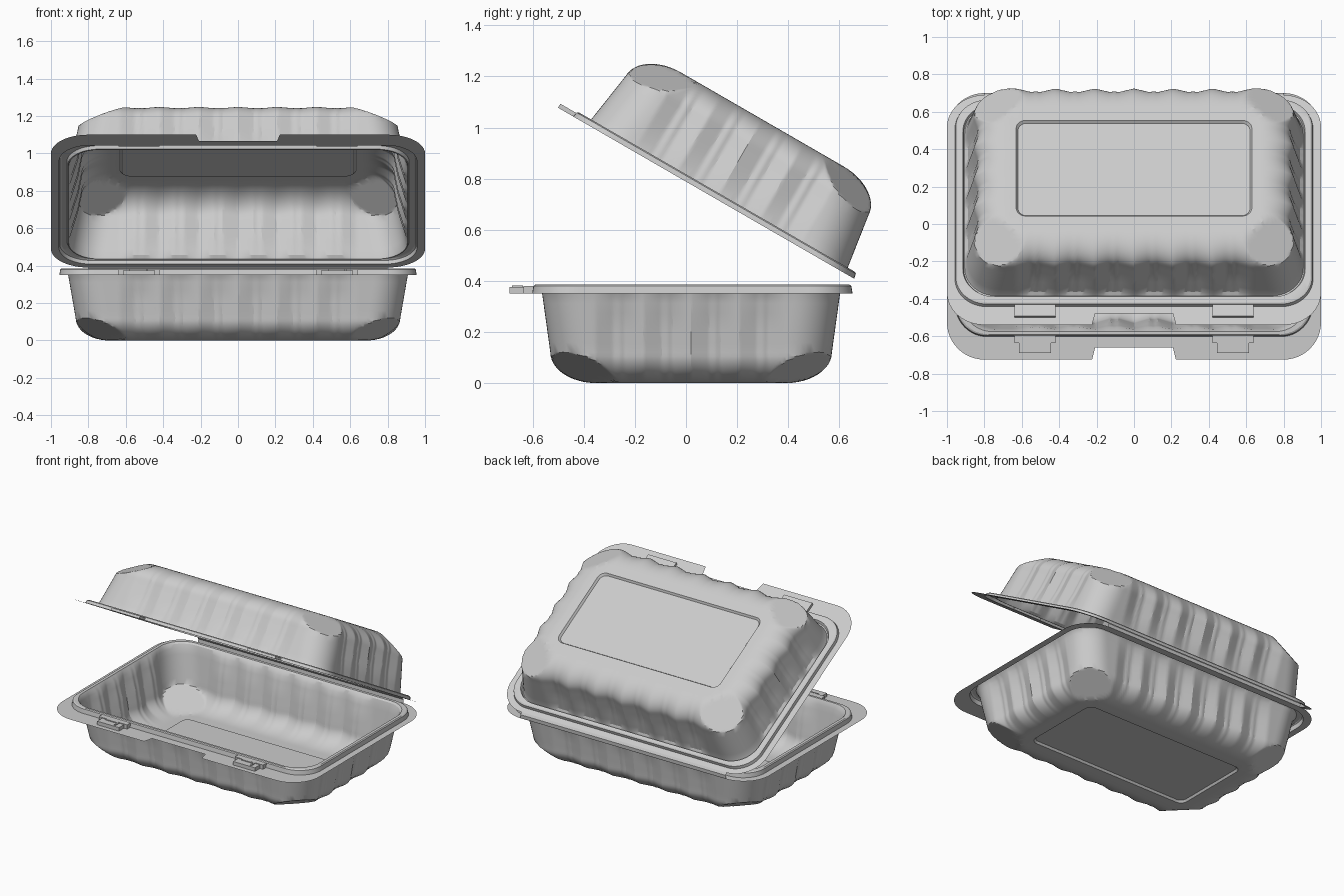
import bpy, bmesh
from math import sin, cos, pi, radians
from mathutils import Matrix, Vector

if "Cube" in bpy.data.objects:
    bpy.data.objects.remove(bpy.data.objects["Cube"])


def wave(t, pitch, limit):
    """Inward offset of the ribbed wall: shallow facets with a fine ridge in each valley."""
    if abs(t) >= limit:
        return 0.0
    d = abs((t / pitch) % 1 - 0.5)
    return 0.03 * (1 - 2 * d) - 0.012 * max(0.0, 1 - d * pitch / 0.022)


def ring(hx, hy, r, cy, z, amp=0.0, notch=0.0):
    """Rounded rectangle with optional wall ribs or a front finger notch."""
    pts = []
    n, m = 100, 12
    for k in range(4):
        L, D = (hx, hy) if k % 2 == 0 else (hy, hx)
        pitch, lim = (0.21, 0.63) if k % 2 == 0 else (0.187, 0.374)
        side = []
        for i in range(n + 1):
            t = (L - r) * (2 * i / n - 1)
            inward = amp * wave(t, pitch, lim)
            if k == 0 and abs(t) < 0.21:
                inward += notch
            side.append((t, inward - D))
        for j in range(1, m):
            a = -pi / 2 + j * pi / 2 / m
            side.append((L - r + r * cos(a), -(D - r) + r * sin(a)))
        for x, y in side:
            for _ in range(k):
                x, y = -y, x
            pts.append(Vector((x, y + cy, z)))
    return pts


def finish(name, bm, matrix):
    bmesh.ops.recalc_face_normals(bm, faces=bm.faces)
    me = bpy.data.meshes.new(name)
    bm.to_mesh(me)
    bm.free()
    ob = bpy.data.objects.new(name, me)
    bpy.context.collection.objects.link(ob)
    ob.matrix_world = matrix
    bpy.ops.object.select_all(action='DESELECT')
    ob.select_set(True)
    bpy.context.view_layer.objects.active = ob
    bpy.ops.object.shade_smooth_by_angle(angle=radians(25))
    return ob


def shell(name, rim, hx, hy, cy, depth, draft, lip, floor_z, up, matrix):
    """Loft rim, ribbed wall, rounded bottom edge and recessed panel."""
    rings = list(rim)
    sx, sy = hx - draft, hy - draft * 0.8
    fh, fw = 0.12, 0.18

    def z(h):
        return floor_z + up * h
    # wall
    for i in range(7):
        f = i / 6
        h = (depth - lip) * (1 - f) + fh * f
        rings.append(ring(hx + (sx - hx) * f, hy + (sy - hy) * f, 0.17, cy, z(h),
                          0.5 + 0.5 * min(1, f * 2)))
    # bottom edge
    for i in range(1, 13):
        a = i / 12 * pi / 2
        w = fw * (1 - cos(a))
        rings.append(ring(sx - w, sy - w, 0.17 - 0.05 * i / 12, cy,
                          z(fh * (1 - sin(a))), 1 - (i / 12) ** 2))
    # flat corner facets
    d = 0.354 * (sx + sy) - 0.14
    for rg in rings[len(rim):]:
        for p in rg:
            h = (p.z - floor_z) * up
            e = abs(p.x) * 0.354 + abs(p.y - cy) * 0.354 - 0.866 * h - d
            if h < 0.2 and e > 0:
                p.x -= 0.354 * e * (1 if p.x > 0 else -1)
                p.y -= 0.354 * e * (1 if p.y > cy else -1)
                p.z += up * 0.866 * e
    # recessed panel
    rings.append(ring(0.63, 0.295, 0.05, cy, z(0)))
    rings.append(ring(0.62, 0.285, 0.045, cy, z(0.014)))
    rings.append(ring(0.605, 0.27, 0.035, cy, z(0.014)))
    bm = bmesh.new()
    loops = [[bm.verts.new(p) for p in rg] for rg in rings]
    for a, b in zip(loops, loops[1:]):
        c = len(a)
        for i in range(c):
            j = (i + 1) % c
            bm.faces.new((a[i], a[j], b[j], b[i]))
    bm.faces.new(loops[-1])
    return finish(name, bm, matrix)


def boxes(name, specs, matrix):
    bm = bmesh.new()
    for x0, x1, y0, y1, z0, z1 in specs:
        M = Matrix.Translation(((x0 + x1) / 2, (y0 + y1) / 2, (z0 + z1) / 2)) @ \
            Matrix.Diagonal((x1 - x0, y1 - y0, z1 - z0, 1))
        bmesh.ops.create_cube(bm, size=1, matrix=M)
    return finish(name, bm, matrix)


I = Matrix.Identity(4)
LID = Matrix.Translation((0, 0.69, 0.39)) @ Matrix.Rotation(radians(-30), 4, 'X')

# base tray
base_rim = [
    ring(1.0, 0.7125, 0.2, -0.0125, 0.35, notch=0.065),
    ring(0.955, 0.627, 0.17, 0.025, 0.35),
    ring(0.95, 0.622, 0.165, 0.025, 0.38),
    ring(0.943, 0.615, 0.165, 0.025, 0.385),
    ring(0.922, 0.598, 0.165, 0.023, 0.385),
    ring(0.915, 0.590, 0.165, 0.02, 0.375),
]
shell("base_tray", base_rim, 0.908, 0.583, 0.02, 0.35, 0.04, 0.0, 0.0, 1, I)

# hinged lid
lid_rim = [
    ring(1.0, 0.71, 0.2, -0.71, 0.0, notch=0.07),
    ring(0.957, 0.635, 0.17, -0.672, 0.0),
    ring(0.953, 0.631, 0.17, -0.672, 0.02),
    ring(0.945, 0.623, 0.17, -0.672, 0.025),
    ring(0.915, 0.595, 0.17, -0.665, 0.025),
    ring(0.91, 0.59, 0.17, -0.662, 0.008),
    ring(0.905, 0.585, 0.17, -0.66, 0.008),
]
shell("lid", lid_rim, 0.898, 0.58, -0.66, 0.36, 0.04, 0.025, 0.36, -1, LID)

# latch tabs
base_tabs, lid_tabs = [], []
for s in (-1, 1):
    c = 0.53 * s
    base_tabs += [(c - 0.085, c + 0.085, -0.69, -0.635, 0.35, 0.375),
                  (c - 0.11, c + 0.11, -0.635, -0.59, 0.35, 0.38),
                  (c - 0.05, c + 0.05, -0.645, -0.637, 0.375, 0.381),
                  (c + 0.04, c + 0.05, -0.68, -0.645, 0.375, 0.381)]
    lid_tabs += [(c - 0.11, c + 0.11, -1.375, -1.295, 0.0, 0.018)]
boxes("base_latch_tabs", base_tabs, I)
boxes("lid_latch_tabs", lid_tabs, LID)

# hinge strip
bm = bmesh.new()
prof = [(0.698, 0.35), (0.70, 0.375), (0.69, 0.39)]
cols = [[bm.verts.new((x, y, z)) for y, z in prof] for x in (-0.8, 0.8)]
for i in range(2):
    bm.faces.new((cols[0][i], cols[1][i], cols[1][i + 1], cols[0][i + 1]))
finish("hinge_strip", bm, I)
